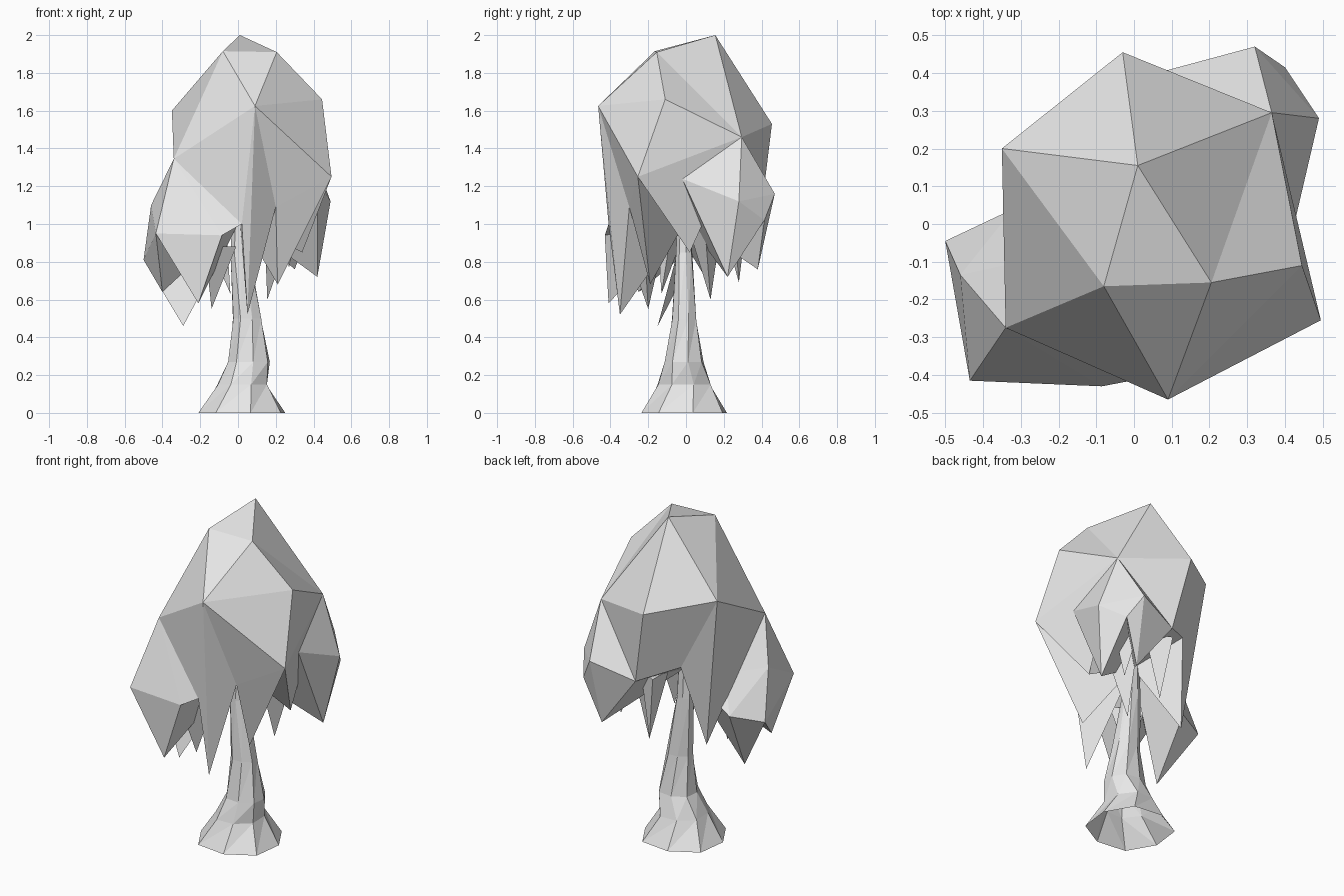
import bpy, bmesh, math
from mathutils import Vector

cube = bpy.data.objects.get("Cube")
if cube:
    bpy.data.objects.remove(cube, do_unlink=True)

grey = bpy.data.materials.new("pale_grey")
grey.use_nodes = True
grey.diffuse_color = (0.8, 0.8, 0.8, 1)
grey.node_tree.nodes["Principled BSDF"].inputs["Base Color"].default_value = (0.8, 0.8, 0.8, 1)


def finish(name, bm):
    """Turn a bmesh into a flat shaded object."""
    bmesh.ops.recalc_face_normals(bm, faces=bm.faces[:])
    mesh = bpy.data.meshes.new(name)
    bm.to_mesh(mesh)
    bm.free()
    mesh.materials.append(grey)
    bpy.context.collection.objects.link(bpy.data.objects.new(name, mesh))


# Upper dome corners
dome = dict(
    apex=(.01, .155, 2), brow_west=(-.08, -.165, 1.915), brow_east=(.205, -.155, 1.91),
    nose=(.09, -.465, 1.625), back_west=(-.35, .2, 1.6), front_west=(-.34, -.275, 1.345),
    shoulder=(.445, -.11, 1.66), elbow=(.495, -.255, 1.25), back_east=(.365, .295, 1.46),
    nape=(-.03, .455, 1.53))

# Hanging hem of the main crown
fringe = dict(
    front_tip=(.05, -.35, .52), front_notch=(.2, -.3, 1.09), east_tip=(.21, -.19, .68),
    side_tip=(.34, .02, .85), nape_notch=(-.14, .25, 1.16), west_tip=(-.23, .13, .67))

# Bough on the back east
east_bough = dict(
    bough_front=(.42, -.02, 1.24), bough_side=(.49, .28, 1.12), bough_back=(.32, .47, 1.16),
    bough_notch=(.4, .415, 1.02), bough_tip=(.42, .22, .72), bough_tail=(.3, .38, .76),
    bough_inner=(.06, .4, 1.08))

# Bough on the front west
west_bough = dict(
    limb_side=(-.46, -.135, 1.1), limb_low=(-.5, -.045, .81), limb_corner=(-.435, -.415, .95),
    limb_front=(-.085, -.43, .94), limb_inner=(.02, -.41, 1), limb_back=(-.21, -.08, 1.02),
    limb_hem=(-.32, .04, .83), deep_tip=(-.29, -.15, .46), outer_tip=(-.4, -.25, .64),
    limb_tip=(-.21, -.41, .58))

# Each fan is a hub corner followed by the rim it spreads over
fans = (
    "apex brow_west brow_east back_east nape back_west brow_west",
    "shoulder brow_east nose elbow back_east brow_east",
    "nose brow_east brow_west front_west limb_inner front_tip front_notch elbow",
    "front_west brow_west back_west west_tip limb_back limb_side limb_corner limb_front limb_inner",
    "elbow front_notch east_tip",
    "elbow side_tip back_east",
    "back_east side_tip bough_front bough_side bough_back bough_inner nape",
    "bough_side bough_front bough_tip bough_notch bough_back",
    "bough_back bough_notch bough_tail bough_inner",
    "nape_notch west_tip back_west nape bough_inner",
    "limb_low deep_tip limb_hem limb_side limb_corner outer_tip",
    "limb_side limb_back limb_hem",
    "limb_tip limb_corner limb_front",
)

# Foliage shell, closed underneath by a fan up to the hollow around the trunk
bm = bmesh.new()
corners = {}
for group in (dome, fringe, east_bough, west_bough):
    for label, point in group.items():
        corners[label] = bm.verts.new(point)
for fan in fans:
    hub, *rim = [corners[label] for label in fan.split()]
    for start, end in zip(rim, rim[1:]):
        bm.faces.new((hub, start, end))
hollow = bm.verts.new((.01, 0, 1.02))
for edge in [e for e in bm.edges if e.is_boundary]:
    bm.faces.new([*edge.verts, hollow])
finish("foliage", bm)


# Loose strands hanging inside the canopy
def strand(name, top, tip, width):
    bm = bmesh.new()
    end = bm.verts.new(tip)
    ring = [bm.verts.new(Vector(top) + Vector((math.cos(a), math.sin(a), 0)) * width)
            for a in (math.tau * i / 3 for i in range(3))]
    bm.faces.new(ring)
    for i in range(3):
        bm.faces.new((ring[i - 1], ring[i], end))
    finish(name, bm)


strand("east_strand", (.19, .1, .98), (.155, .13, .6), .1)
strand("back_strand", (.25, .22, 1.05), (.27, .24, .77), .08)
strand("nape_strand", (.04, .25, 1.08), (.05, .28, .69), .09)
strand("west_strand", (-.14, -.08, .95), (-.04, -.13, .63), .08)
strand("limb_strand", (-.12, -.22, .88), (-.14, -.2, .55), .11)

# Trunk: open tube of rings given as (height, centre x, half width, half depth)
rings = [(0, .02, .242, .238), (.15, .022, .14, .15), (.27, .058, .116, .108),
         (.5, .048, .08, .068), (.85, .01, .052, .045), (1.15, .01, .04, .035)]
sides = 8
bm = bmesh.new()
loops = []
for level, (z, x, wide, deep) in enumerate(rings):
    loop = []
    for i in range(sides):
        angle = math.tau * (i + .2 * (level % 2)) / sides + .2
        flare = 1.03 if i % 2 else .97
        loop.append(bm.verts.new((x + wide * flare * math.cos(angle),
                                  -.01 + deep * flare * math.sin(angle), z)))
    loops.append(loop)
for low, high in zip(loops, loops[1:]):
    for i in range(sides):
        bm.faces.new((low[i - 1], low[i], high[i]))
        bm.faces.new((low[i - 1], high[i], high[i - 1]))
finish("trunk", bm)
